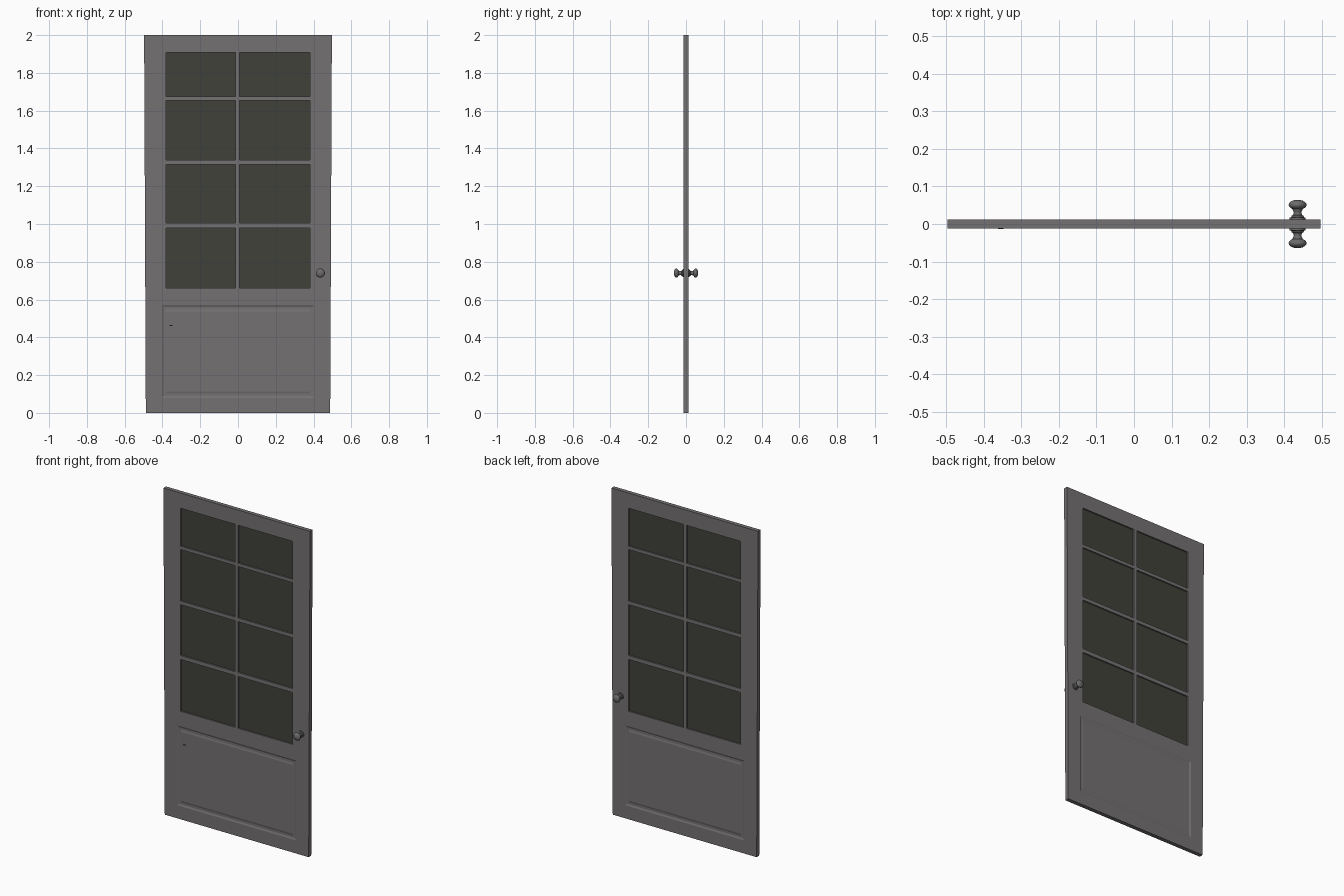
import bpy, bmesh, math
from mathutils import Matrix

if "Cube" in bpy.data.objects:
    bpy.data.objects.remove(bpy.data.objects["Cube"])


def material(name, col):
    m = bpy.data.materials.new(name)
    m.diffuse_color = (*col, 1)
    m.use_nodes = True
    m.node_tree.nodes["Principled BSDF"].inputs["Base Color"].default_value = m.diffuse_color
    return m


GREY = material("grey_paint", (0.175, 0.166, 0.17))
GLASS = material("dark_olive_glass", (0.053, 0.053, 0.042))
METAL = material("dull_metal", (0.15, 0.15, 0.15))
BLACK = material("black", (0.01, 0.01, 0.01))


def finish(bm, name, mat):
    bmesh.ops.recalc_face_normals(bm, faces=bm.faces)
    me = bpy.data.meshes.new(name)
    bm.to_mesh(me)
    bm.free()
    me.materials.append(mat)
    ob = bpy.data.objects.new(name, me)
    bpy.context.collection.objects.link(ob)
    return ob


def box(name, x0, x1, y0, y1, z0, z1, mat):
    bm = bmesh.new()
    bmesh.ops.create_cube(bm, size=1)
    for v in bm.verts:
        v.co = ((x0 + x1) / 2 + v.co.x * (x1 - x0),
                (y0 + y1) / 2 + v.co.y * (y1 - y0),
                (z0 + z1) / 2 + v.co.z * (z1 - z0))
    return finish(bm, name, mat)


# Door slab: a grid with the window cells left open
T = 0.0125
xs = [-0.497, -0.403, -0.38, -0.012, 0.009, 0.38, 0.403, 0.497]
zs = [0, 0.08, 0.57, 0.662, 0.98, 1.004, 1.316, 1.338, 1.654, 1.674, 1.907, 2]
open_x, open_z = (2, 4), (3, 5, 7, 9)
NX, NZ = len(xs) - 1, len(zs) - 1


def solid(i, j):
    return 0 <= i < NX and 0 <= j < NZ and not (i in open_x and j in open_z)


bm = bmesh.new()
vert = {}
for i, x in enumerate(xs):
    for j, z in enumerate(zs):
        # the outer edges narrow slightly towards the floor
        px = x * (0.982 + 0.009 * z) if i in (0, NX) else x
        for s in (-1, 1):
            vert[i, j, s] = bm.verts.new((px, s * T, z))
panels = {-1: [], 1: []}
for i in range(NX):
    for j in range(NZ):
        if not solid(i, j):
            continue
        c = [(i, j), (i + 1, j), (i + 1, j + 1), (i, j + 1)]
        for s in (-1, 1):
            f = bm.faces.new([vert[a, b, s] for a, b in c])
            if j == 1 and 1 <= i <= NX - 2:
                panels[s].append(f)
        for k, (di, dj) in enumerate(((0, -1), (1, 0), (0, 1), (-1, 0))):
            if not solid(i + di, j + dj):
                a, b = c[k], c[(k + 1) % 4]
                bm.faces.new([vert[(*a, -1)], vert[(*b, -1)],
                              vert[(*b, 1)], vert[(*a, 1)]])
bmesh.ops.recalc_face_normals(bm, faces=bm.faces)
# Lower panel: shallow moulded groove on both sides
for s in (-1, 1):
    for width, depth in ((0.01, -0.004), (0.012, 0.0), (0.012, 0.003)):
        bmesh.ops.inset_region(bm, faces=panels[s], thickness=width,
                               depth=depth, use_even_offset=True)
bmesh.ops.delete(bm, geom=[v for v in bm.verts if not v.link_faces], context='VERTS')
finish(bm, "door_slab", GREY)

# Glass panes
for i in open_x:
    for j in open_z:
        box("glass_pane", xs[i], xs[i + 1], -0.004, 0.004, zs[j], zs[j + 1], GLASS)

# Tiny dark mark on the front of the lower panel
box("panel_mark", -0.362, -0.348, -T - 0.0005, -T + 0.004, 0.459, 0.466, BLACK)

# Turned door knobs: (radius, distance from the door centre)
profile = [(0.021, 0.012), (0.021, 0.017), (0.017, 0.018), (0.016, 0.022),
           (0.012, 0.024), (0.010, 0.030), (0.011, 0.034), (0.013, 0.037)]
for k in range(9):
    a = -1.0 + k * (math.pi / 2 + 1.0) / 8
    profile.append((max(0.024 * math.cos(a), 0), 0.051 + 0.0135 * math.sin(a)))
for s, name in ((-1, "front_knob"), (1, "back_knob")):
    bm = bmesh.new()
    ring = [bm.verts.new((r, 0, h)) for r, h in profile]
    edges = [bm.edges.new(p) for p in zip(ring, ring[1:])]
    bmesh.ops.spin(bm, geom=ring + edges, cent=(0, 0, 0), axis=(0, 0, 1),
                   angle=2 * math.pi, steps=24)
    bmesh.ops.remove_doubles(bm, verts=bm.verts, dist=1e-5)
    bmesh.ops.transform(bm, verts=bm.verts,
                        matrix=Matrix.Translation((0.436, 0, 0.74)) @
                        Matrix.Rotation(-s * math.pi / 2, 4, 'X'))
    ob = finish(bm, name, METAL)
    bpy.ops.object.select_all(action='DESELECT')
    ob.select_set(True)
    bpy.context.view_layer.objects.active = ob
    bpy.ops.object.shade_smooth_by_angle(angle=math.radians(40))
